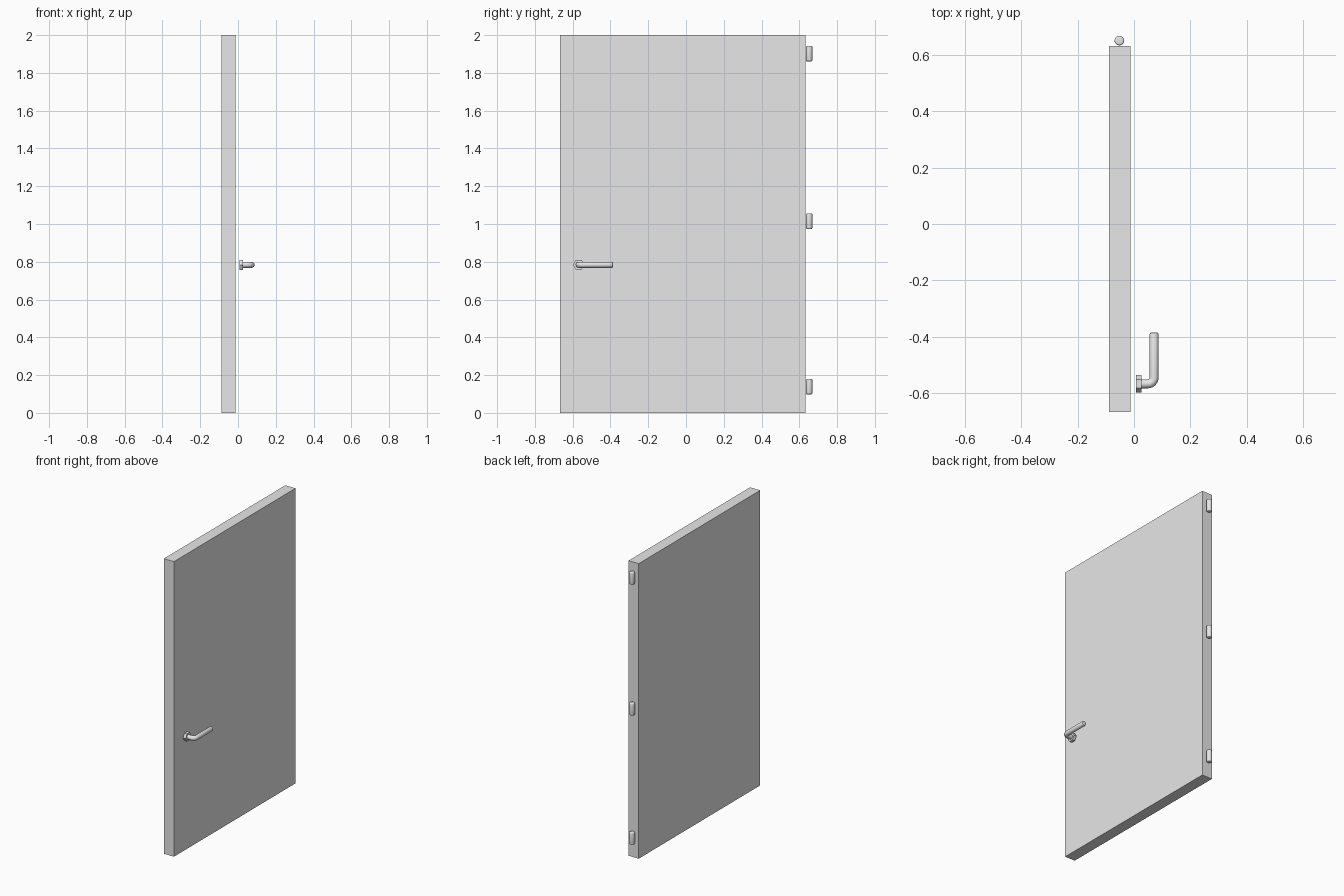
import bpy, math
from mathutils import Vector

if "Cube" in bpy.data.objects:
    bpy.data.objects.remove(bpy.data.objects["Cube"])

grey = bpy.data.materials.new("light_grey")
grey.diffuse_color = (0.8, 0.8, 0.8, 1)
grey.use_nodes = True
grey.node_tree.nodes["Principled BSDF"].inputs["Base Color"].default_value = grey.diffuse_color


def finish(name, smooth=False):
    ob = bpy.context.object
    ob.name = name
    ob.data.materials.clear()
    ob.data.materials.append(grey)
    if smooth:
        bpy.ops.object.shade_smooth_by_angle(angle=math.radians(35))
    return ob


# door panel
bpy.ops.mesh.primitive_cube_add(size=1, location=(-0.0505, -0.0175, 1.0))
door = finish("door_panel")
door.scale = (0.076, 1.301, 2.0)

# hinges: upright pins with rounded ends
for i, z in enumerate((0.139, 1.015, 1.902)):
    bpy.ops.mesh.primitive_cylinder_add(vertices=32, radius=0.017, depth=0.082,
                                        location=(-0.052, 0.652, z))
    hinge = bpy.context.object
    mod = hinge.modifiers.new("round_ends", 'BEVEL')
    mod.width, mod.segments = 0.006, 3
    bpy.ops.object.modifier_apply(modifier=mod.name)
    finish("hinge_%d" % (i + 1), True)

# handle rosette: hexagonal plate
HY, HZ = -0.568, 0.784
bpy.ops.mesh.primitive_cylinder_add(vertices=6, radius=0.0305, depth=0.019,
                                    location=(0.0165, HY, HZ),
                                    rotation=(0, math.pi / 2, 0))
finish("handle_rosette")

# lever: round bar with one rounded elbow and a softened tip
R, X = 0.022, 0.0715
path = [(0.02, HY, 1.0)]
for k in range(9):
    a = math.pi / 2 * k / 8
    path.append((X - R + R * math.sin(a), HY + R - R * math.cos(a), 1.0))
path += [(X, -0.392, 1.0), (X, -0.388, 0.9), (X, -0.386, 0.7)]
cu = bpy.data.curves.new("handle_lever", 'CURVE')
cu.dimensions = '3D'
cu.bevel_depth, cu.bevel_resolution, cu.use_fill_caps = 0.016, 6, True
sp = cu.splines.new('POLY')
sp.points.add(len(path) - 1)
for p, (x, y, r) in zip(sp.points, path):
    p.co, p.radius = (x, y, HZ, 1), r
lever = bpy.data.objects.new("handle_lever", cu)
bpy.context.collection.objects.link(lever)
bpy.ops.object.select_all(action='DESELECT')
lever.select_set(True)
bpy.context.view_layer.objects.active = lever
bpy.ops.object.convert(target='MESH')
finish("handle_lever", True)
